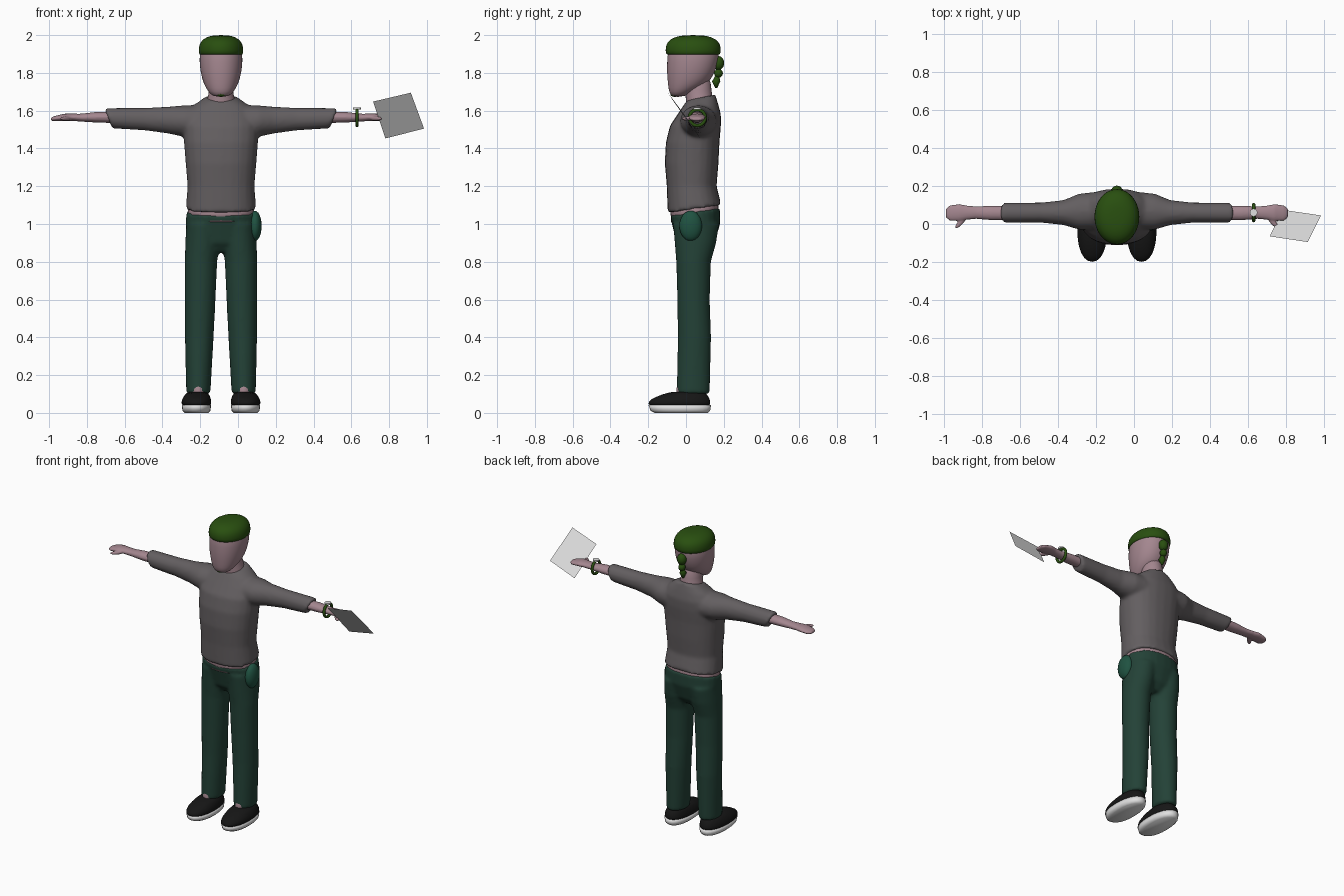
import bpy, bmesh
from math import cos, sin, pi, copysign
from mathutils import Matrix

if "Cube" in bpy.data.objects:
    bpy.data.objects.remove(bpy.data.objects["Cube"])

MID = -0.09  # body centre line


def material(name, *rgb):
    m = bpy.data.materials.new(name)
    m.use_nodes = True
    m.diffuse_color = (*rgb, 1)
    m.node_tree.nodes["Principled BSDF"].inputs["Base Color"].default_value = (*rgb, 1)
    return m


SKIN = material("skin", 0.37, 0.24, 0.275)
SHIRT = material("shirt grey", 0.125, 0.113, 0.118)
PANTS = material("trouser green", 0.017, 0.054, 0.038)
POUCH = material("pouch green", 0.014, 0.085, 0.053)
HAIR = material("leaf green", 0.022, 0.078, 0.005)
BLACK = material("shoe black", 0.008, 0.008, 0.008)
LIGHT = material("light grey", 0.75, 0.75, 0.75)


def loft(bm, rings, axis="z", side=1, power=2.0, n=24):
    """Skin rings of (station, centre a, centre b, radius a, radius b, tilt)."""
    loops = []
    for s, a, b, ra, rb, *tilt in rings:
        loop = []
        for i in range(n):
            c, d = cos(2 * pi * i / n), sin(2 * pi * i / n)
            u = ra * copysign(abs(c) ** (2 / power), c)
            v = rb * copysign(abs(d) ** (2 / power), d)
            t = s + (tilt[0] * v if tilt else 0)
            x, y, z = (a + u, b + v, t) if axis == "z" else (t, a + u, b + v)
            loop.append(bm.verts.new((x * side, y, z)))
        loops.append(loop)
    for lo, hi in zip(loops, loops[1:]):
        for i in range(n):
            j = (i + 1) % n
            bm.faces.new((lo[i], lo[j], hi[j], hi[i]))
    bm.faces.new(loops[0][::-1])
    bm.faces.new(loops[-1])


def ball(bm, centre, radii, turn=0):
    mat = Matrix.Translation(centre) @ Matrix.Rotation(turn, 4, "Z") @ Matrix.Diagonal((*radii, 1))
    bmesh.ops.create_uvsphere(bm, u_segments=20, v_segments=12, radius=1, matrix=mat)


def finish(bm, name, mat, subsurf=0, voxel=0, smooth=True):
    bmesh.ops.recalc_face_normals(bm, faces=bm.faces)
    mesh = bpy.data.meshes.new(name)
    bm.to_mesh(mesh)
    bm.free()
    mesh.materials.append(mat)
    for p in mesh.polygons:
        p.use_smooth = smooth
    ob = bpy.data.objects.new(name, mesh)
    ob.location.x = MID
    bpy.context.collection.objects.link(ob)
    if subsurf:
        ob.modifiers.new("Rounding", "SUBSURF").levels = subsurf
        ob.modifiers["Rounding"].render_levels = subsurf
    if voxel:
        r = ob.modifiers.new("Blend", "REMESH")
        r.mode, r.voxel_size, r.use_smooth_shade = "VOXEL", voxel, True
        s = ob.modifiers.new("Relax", "SMOOTH")
        s.factor, s.iterations = 0.5, 5
    return ob


# Shirt: torso and both sleeves blended
bm = bmesh.new()
loft(bm, [(1.08, 0, .045, .187, .142, .15), (1.2, 0, .03, .177, .132), (1.32, 0, .03, .187, .142),
          (1.43, 0, .035, .196, .142), (1.52, 0, .05, .2, .135), (1.58, 0, .07, .185, .115),
          (1.63, 0, .08, .145, .092), (1.67, 0, .08, .085, .075, .2)], power=2.3)
for side in (1, -1):
    loft(bm, [(.1, .07, 1.54, .1, .09), (.2, .065, 1.545, .095, .083), (.28, .06, 1.55, .066, .071),
              (.4, .06, 1.555, .053, .06), (.597, .06, 1.56, .053, .054, .4)], "x", side)
finish(bm, "shirt", SHIRT, voxel=.011)

# Trousers: hips and legs blended
bm = bmesh.new()
loft(bm, [(.85, 0, .05, .06, .06), (.9, 0, .05, .16, .1), (1.0, 0, .053, .187, .128),
          (1.065, 0, .047, .184, .133, .15)], power=2.2)
for side in (1, -1):
    loft(bm, [(.1, .12, .038, .064, .088), (.4, .115, .045, .076, .088), (.6, .11, .04, .081, .086),
              (.8, .106, .04, .086, .092), (.9, .098, .05, .091, .11), (1, .09, .053, .094, .122)],
         side=side)
finish(bm, "trousers", PANTS, voxel=.011)

# Bare waist just showing under the hem
bm = bmesh.new()
loft(bm, [(1.03, 0, .047, .176, .126, .15), (1.11, 0, .045, .174, .128, .15)], power=2.2)
finish(bm, "waist", SKIN)

# Head and neck
bm = bmesh.new()
loft(bm, [(1.672, 0, -.045, .04, .03), (1.70, 0, -.025, .068, .066), (1.74, 0, .01, .092, .106),
          (1.8, 0, .026, .109, .128), (1.86, 0, .035, .115, .136), (1.92, 0, .04, .114, .138),
          (1.97, 0, .04, .08, .1)], power=2.1)
finish(bm, "head", SKIN, subsurf=1)
bm = bmesh.new()
loft(bm, [(1.6, 0, .075, .085, .08), (1.66, 0, .072, .075, .072), (1.7, 0, .065, .062, .07),
          (1.8, 0, .06, .062, .07)])
finish(bm, "neck", SKIN, subsurf=1)

# Cap, tied tail and goatee
bm = bmesh.new()
loft(bm, [(1.893, 0, .038, .115, .14), (1.9, 0, .038, .119, .146), (1.935, 0, .038, .12, .149),
          (1.968, 0, .038, .108, .136), (1.99, 0, .038, .078, .1), (2.0, 0, .038, .035, .05)])
finish(bm, "cap", HAIR, subsurf=1)
bm = bmesh.new()
ball(bm, (0, .172, 1.852), (.03, .03, .037))
ball(bm, (0, .172, 1.798), (.022, .023, .024))
loft(bm, [(1.72, 0, .16, .005, .005), (1.755, 0, .16, .022, .022), (1.785, 0, .165, .01, .01)])
finish(bm, "hair_tail", HAIR)
bm = bmesh.new()
ball(bm, (0, -.06, 1.686), (.025, .022, .013))
finish(bm, "goatee", HAIR)

# Forearms with hands, ankles and shoes
for side, label in ((1, "left"), (-1, "right")):
    bm = bmesh.new()
    loft(bm, [(.55, .058, 1.565, .038, .031), (.66, .058, 1.565, .038, .028), (.74, .06, 1.563, .033, .021),
              (.79, .06, 1.565, .037, .019), (.83, .06, 1.565, .045, .019), (.88, .058, 1.558, .041, .014),
              (.9, .057, 1.555, .024, .009)], "x", side)
    ball(bm, (side * .82, .012, 1.558), (.047, .014, .012), side * -.85)
    finish(bm, label + "_hand", SKIN, voxel=.005)

    bm = bmesh.new()
    loft(bm, [(.05, .12, .02, .05, .07), (.13, .12, .015, .045, .066), (.2, .12, .035, .045, .06)], side=side)
    finish(bm, label + "_ankle", SKIN)

    bm = bmesh.new()
    loft(bm, [(.035, .13, -.035, .072, .158), (.045, .13, -.035, .08, .167), (.07, .13, -.034, .079, .163),
              (.095, .127, -.01, .066, .125), (.115, .124, .01, .05, .085)], side=side, power=2.2)
    finish(bm, label + "_shoe", BLACK, subsurf=1)
    bm = bmesh.new()
    loft(bm, [(0, .13, -.025, .062, .14), (.012, .13, -.03, .074, .158), (.042, .13, -.033, .078, .166)],
         side=side, power=2.2)
    finish(bm, label + "_sole", LIGHT)

# Hip pouch
bm = bmesh.new()
ball(bm, (.18, .025, .99), (.035, .06, .08))
finish(bm, "hip_pouch", POUCH)

# Wrist band with its round face
bpy.ops.mesh.primitive_torus_add(major_radius=.042, minor_radius=.009, major_segments=28, minor_segments=10,
                                 location=(.63, .06, 1.563), rotation=(0, pi / 2, 0))
band = bpy.context.object
band.name = "wrist_band"
band.data.materials.append(HAIR)
bpy.ops.object.shade_smooth()
bpy.ops.mesh.primitive_cylinder_add(vertices=20, radius=.02, depth=.009, location=(.63, .06, 1.612))
face = bpy.context.object
face.name = "watch_face"
face.data.materials.append(LIGHT)

# Thin sheet held in the left hand
bm = bmesh.new()
corners = [(.715, -.065, 1.648), (.915, -.095, 1.695), (.985, .045, 1.505), (.78, .075, 1.453)]
bm.faces.new([bm.verts.new(c) for c in corners])
finish(bm, "sheet", LIGHT, smooth=False).location.x = 0
